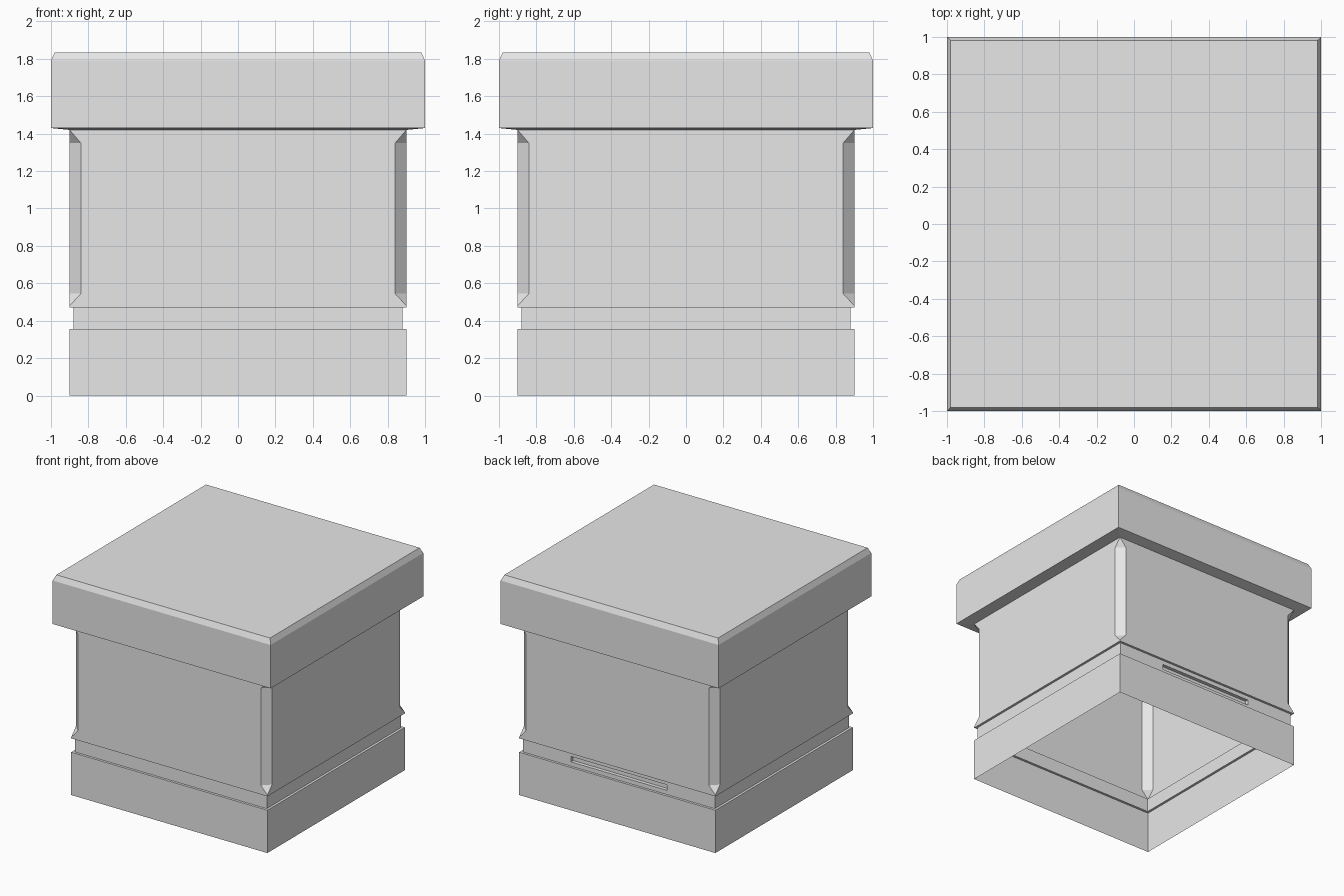
import bpy, bmesh
from math import pi
from mathutils import Matrix

if "Cube" in bpy.data.objects:
    bpy.data.objects.remove(bpy.data.objects["Cube"], do_unlink=True)

grey = bpy.data.materials.new("light_grey")
grey.use_nodes = True
colour = (0.8, 0.8, 0.8, 1)
grey.diffuse_color = colour
grey.node_tree.nodes["Principled BSDF"].inputs["Base Color"].default_value = colour


def finish(bm, name):
    bmesh.ops.remove_doubles(bm, verts=bm.verts, dist=0.0005)
    mesh = bpy.data.meshes.new(name)
    bm.to_mesh(mesh)
    bm.free()
    mesh.materials.append(grey)
    obj = bpy.data.objects.new(name, mesh)
    bpy.context.collection.objects.link(obj)
    return obj


def face_all_sides(bm, points):
    """Add one face, repeated on the four sides."""
    for i in range(4):
        turn = Matrix.Rotation(i * pi / 2, 3, "Z")
        bm.faces.new([bm.verts.new(turn @ bm.verts.new(p).co) for p in points])
    loose = [v for v in bm.verts if not v.link_faces]
    bmesh.ops.delete(bm, geom=loose, context="VERTS")


def square_shell(profile):
    """Stack square rings given as (half width, height), from bottom to top."""
    bm = bmesh.new()
    for (a, z0), (b, z1) in zip(profile, profile[1:]):
        face_all_sides(bm, [(-a, -a, z0), (a, -a, z0), (b, -b, z1), (-b, -b, z1)])
    return bm


HALF, CUT = 0.9, 0.84          # body half width, start of the corner chamfer
NECK, NECK_LOW, NECK_TOP = 0.88, 0.355, 0.47
BODY_TOP = 1.42

# Plinth with its top ledge, open at the bottom
finish(square_shell([(HALF, 0), (HALF, NECK_LOW), (NECK, NECK_LOW)]), "plinth")

# Recessed neck with a shallow slot in the back
bm = square_shell([(NECK, NECK_LOW), (NECK, NECK_TOP), (HALF, NECK_TOP)])
for axis, positions in ((0, (-0.44, 0.44)), (2, (0.39, 0.435))):
    for p in positions:
        back = [f for f in bm.faces if f.normal.y > 0.9 or
                all(abs(v.co.y - NECK) < 0.001 for v in f.verts)]
        geom = set(back)
        for f in back:
            geom.update(f.verts, f.edges)
        co, no = [0, 0, 0], [0, 0, 0]
        co[axis], no[axis] = p, 1
        bmesh.ops.bisect_plane(bm, geom=list(geom), plane_co=co, plane_no=no)
slot = [f for f in bm.faces if all(abs(v.co.y - NECK) < 0.001 and abs(v.co.x) < 0.45
                                   and 0.38 < v.co.z < 0.44 for v in f.verts)]
new = bmesh.ops.extrude_face_region(bm, geom=slot)["geom"]
bmesh.ops.translate(bm, vec=(0, -0.03, 0),
                    verts=[g for g in new if isinstance(g, bmesh.types.BMVert)])
bmesh.ops.delete(bm, geom=[f for f in slot if f.is_valid], context="FACES")
finish(bm, "neck")

# Body panels and stopped corner chamfers
LOW_TIP, LOW, HIGH = 0.48, 0.545, 1.35
bm = bmesh.new()
right_edge = [(HALF, NECK_TOP), (HALF, LOW_TIP), (CUT, LOW), (CUT, HIGH), (HALF, BODY_TOP)]
outline = right_edge + [(-x, z) for x, z in reversed(right_edge)]
face_all_sides(bm, [(x, -HALF, z) for x, z in outline])
a_low, a_high = (CUT, -HALF, LOW), (CUT, -HALF, HIGH)
b_low, b_high = (HALF, -CUT, LOW), (HALF, -CUT, HIGH)
face_all_sides(bm, [a_low, b_low, b_high, a_high])
face_all_sides(bm, [(HALF, -HALF, LOW_TIP), b_low, a_low])
face_all_sides(bm, [a_high, b_high, (HALF, -HALF, BODY_TOP)])
finish(bm, "body")

# Overhanging lid with a bevelled rim
bm = square_shell([(HALF, BODY_TOP), (1, 1.43), (1, 1.79), (0.98, 1.835)])
top = [bm.verts.new((x, y, 1.835)) for x, y in
       ((-0.98, -0.98), (0.98, -0.98), (0.98, 0.98), (-0.98, 0.98))]
bm.faces.new(top)
finish(bm, "lid")
